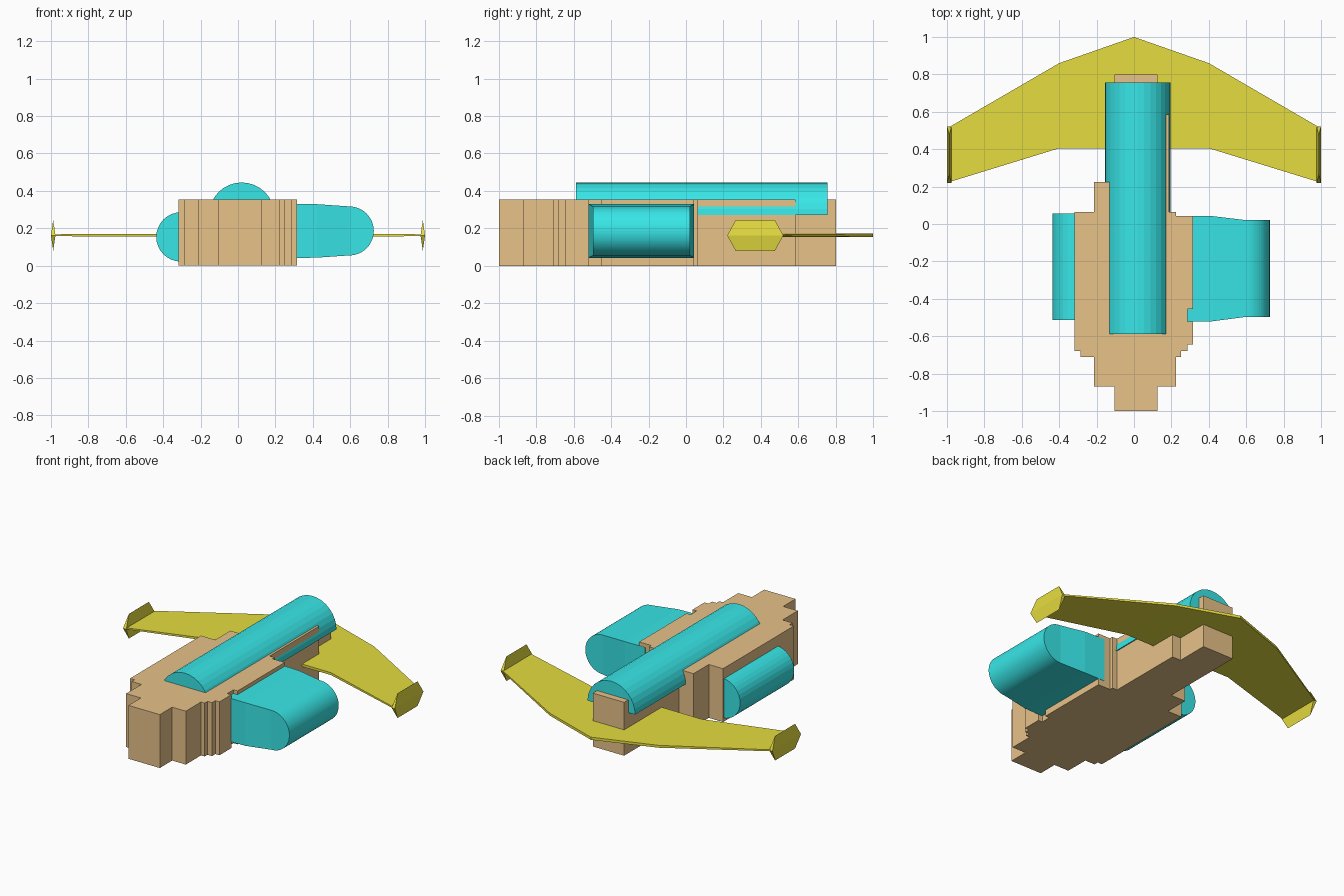
import bpy, bmesh, math
from mathutils import Vector

if "Cube" in bpy.data.objects:
    bpy.data.objects.remove(bpy.data.objects["Cube"])


def material(name, rgb):
    m = bpy.data.materials.new(name)
    m.diffuse_color = (*rgb, 1)
    m.use_nodes = True
    m.node_tree.nodes["Principled BSDF"].inputs["Base Color"].default_value = m.diffuse_color
    return m


ORANGE = material("orange", (0.80, 0.54, 0.25))
TEAL = material("teal", (0.04, 0.79, 0.80))
YELLOW = material("yellow", (0.79, 0.72, 0.05))


def finish(name, bm, mat):
    bmesh.ops.remove_doubles(bm, verts=bm.verts, dist=1e-5)
    bmesh.ops.recalc_face_normals(bm, faces=bm.faces)
    me = bpy.data.meshes.new(name)
    bm.to_mesh(me)
    bm.free()
    me.materials.append(mat)
    ob = bpy.data.objects.new(name, me)
    bpy.context.collection.objects.link(ob)
    return ob


def extrude(name, points, offset, mat):
    """Closed prism: 3D outline swept along an offset."""
    bm = bmesh.new()
    a = [bm.verts.new(p) for p in points]
    b = [bm.verts.new(Vector(p) + Vector(offset)) for p in points]
    bm.faces.new(a)
    bm.faces.new(b[::-1])
    for i in range(len(a)):
        j = (i + 1) % len(a)
        bm.faces.new((a[i], a[j], b[j], b[i]))
    return finish(name, bm, mat)


def loft(name, loops, mat):
    """Join equal-length rings in order and cap both ends."""
    bm = bmesh.new()
    rings = [[bm.verts.new(p) for p in loop] for loop in loops]
    n = len(rings[0])
    for r, s in zip(rings, rings[1:]):
        for i in range(n):
            j = (i + 1) % n
            bm.faces.new((r[i], r[j], s[j], s[i]))
    bm.faces.new(rings[0])
    bm.faces.new(rings[-1])
    return finish(name, bm, mat)


def arc(cx, cz, r, start, y, n=16):
    return [(cx + r * math.cos(start + math.pi * i / n), y,
             cz + r * math.sin(start + math.pi * i / n)) for i in range(n + 1)]


# Stepped hull slab
right = [(.125, -1), (.125, -.87), (.225, -.87), (.225, -.71), (.252, -.71),
         (.252, -.68), (.285, -.68), (.285, -.645), (.315, -.645), (.315, -.52),
         (.285, -.52), (.285, -.455), (.315, -.455), (.315, .042), (.225, .042),
         (.225, .065), (.188, .065), (.188, .585), (.125, .585), (.125, .8)]
left = [(-.105, .8), (-.105, .225), (-.213, .225), (-.213, .065), (-.318, .065),
        (-.318, -.68), (-.285, -.68), (-.285, -.71), (-.213, -.71),
        (-.213, -.87), (-.105, -.87), (-.105, -1)]
extrude("hull", [(x, y, 0) for x, y in right + left], (0, 0, .355), ORANGE)

# Half-round spine on top and half-round pod on the left
extrude("spine", arc(.02, .27, .175, 0, -.587), (0, 1.343, 0), TEAL)
extrude("left_pod", arc(-.305, .154, .132, math.pi / 2, -.513), (0, .568, 0), TEAL)

# Right pod: boxy root, tapered neck, rounded outer end
sections = [(.27, .145, -.522, .044), (.42, .143, -.52, .042)]
for i in range(17):
    t = math.pi / 2 * i / 16
    sections.append((.595 + .131 * math.sin(t), max(.131 * math.cos(t), 2e-4),
                     -.497, .021))
loft("right_pod", [[(x, a, .186 - h), (x, b, .186 - h), (x, b, .186 + h), (x, a, .186 + h)]
                   for x, h, a, b in sections], TEAL)

# Thin swept wing
span = [(0, .405, 1, .009), (.4, .405, .86, .008), (.985, .225, .52, .005)]
stations = [(-x, a, b, h) for x, a, b, h in span[:0:-1]] + span
loft("wing", [[(x, a, .163 - h), (x, b, .163 - h), (x, b, .163 + h), (x, a, .163 + h)]
              for x, a, b, h in stations], YELLOW)

# Hexagonal wing-tip plates with sharp upper and lower edges
for side, name in ((-1, "left_tip_plate"), (1, "right_tip_plate")):
    bm = bmesh.new()
    for x in (.976, 1.0):
        for y in (.22, .52):
            bm.verts.new((side * x, y, .162))
    for z in (.08, .244):
        for y in (.265, .475):
            bm.verts.new((side * .988, y, z))
    bmesh.ops.convex_hull(bm, input=bm.verts)
    bmesh.ops.dissolve_limit(bm, angle_limit=.01, verts=bm.verts, edges=bm.edges)
    finish(name, bm, YELLOW)
